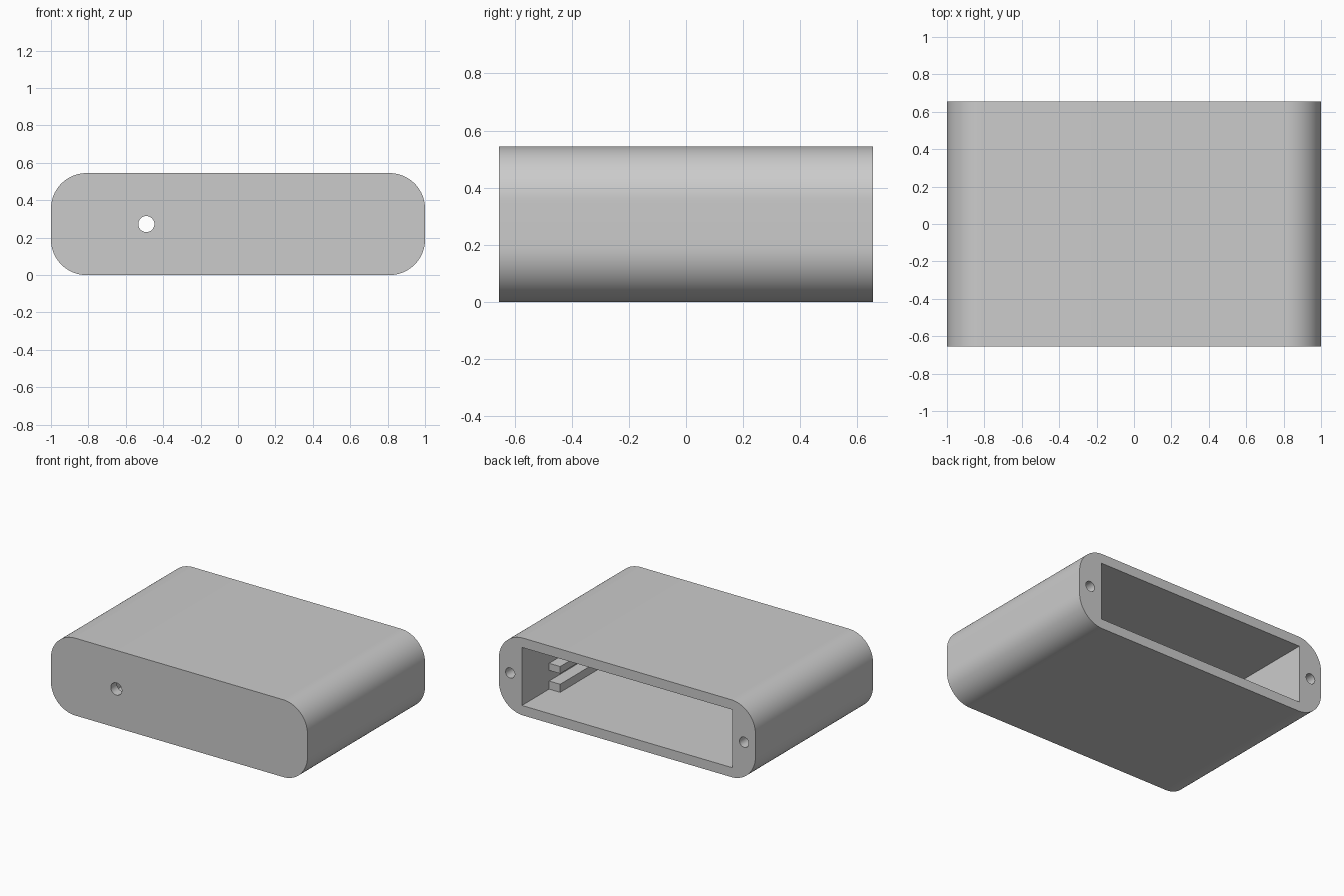
import bpy, bmesh, math
from mathutils import Matrix, Vector

if "Cube" in bpy.data.objects:
    bpy.data.objects.remove(bpy.data.objects["Cube"], do_unlink=True)

HALF_X, HALF_Y, HEIGHT, RADIUS = 1.0, 0.655, 0.545, 0.19
MID_Z = HEIGHT / 2
INNER_X, WALL = 0.82, 0.068

grey = bpy.data.materials.new("light grey plastic")
grey.use_nodes = True
grey.diffuse_color = (0.6, 0.6, 0.6, 1)
grey.node_tree.nodes["Principled BSDF"].inputs["Base Color"].default_value = (0.6, 0.6, 0.6, 1)


def finish(name, bm):
    bmesh.ops.recalc_face_normals(bm, faces=bm.faces)
    mesh = bpy.data.meshes.new(name)
    bm.to_mesh(mesh)
    bm.free()
    mesh.materials.append(grey)
    obj = bpy.data.objects.new(name, mesh)
    bpy.context.collection.objects.link(obj)
    return obj


def box(name, low, high):
    low, high = Vector(low), Vector(high)
    bm = bmesh.new()
    matrix = Matrix.Translation((low + high) / 2) @ Matrix.Diagonal((*(high - low), 1))
    bmesh.ops.create_cube(bm, size=1, matrix=matrix)
    return finish(name, bm)


def bore(name, x, y_low, y_high, radius):
    bm = bmesh.new()
    matrix = Matrix.Translation((x, (y_low + y_high) / 2, MID_Z)) @ Matrix.Rotation(math.pi / 2, 4, "X")
    bmesh.ops.create_cone(bm, cap_ends=True, segments=32, radius1=radius, radius2=radius,
                          depth=y_high - y_low, matrix=matrix)
    return finish(name, bm)


def activate(obj):
    bpy.ops.object.select_all(action="DESELECT")
    obj.select_set(True)
    bpy.context.view_layer.objects.active = obj


def cut(obj, cutter):
    cutter.hide_render = True
    activate(obj)
    mod = obj.modifiers.new("cut", "BOOLEAN")
    mod.operation, mod.solver, mod.object = "DIFFERENCE", "EXACT", cutter
    bpy.ops.object.modifier_apply(modifier=mod.name)
    bpy.data.objects.remove(cutter, do_unlink=True)


# Rounded sleeve, extruded front to back
bm = bmesh.new()
steps = 20
ring = []
corners = [(1, 1), (-1, 1), (-1, -1), (1, -1)]
for quarter, (sx, sz) in enumerate(corners):
    for i in range(steps + 1):
        a = math.pi / 2 * (quarter + i / steps)
        ring.append(bm.verts.new((sx * (HALF_X - RADIUS) + RADIUS * math.cos(a), -HALF_Y,
                                  MID_Z + sz * (MID_Z - RADIUS) + RADIUS * math.sin(a))))
front = bm.faces.new(ring)
extruded = bmesh.ops.extrude_face_region(bm, geom=[front], use_keep_orig=True)
back_verts = [v for v in extruded["geom"] if isinstance(v, bmesh.types.BMVert)]
bmesh.ops.translate(bm, verts=back_verts, vec=(0, 2 * HALF_Y, 0))
case = finish("case", bm)

# Cavity open at the back, cable hole in the front, screw holes in the rear rim
cut(case, box("cavity_cutter", (-INNER_X, -HALF_Y + WALL, WALL), (INNER_X, HALF_Y + 0.1, HEIGHT - WALL)))
cut(case, bore("cable_hole_cutter", -0.49, -HALF_Y - 0.1, -HALF_Y + 0.2, 0.043))
for side in (-1, 1):
    cut(case, bore("screw_hole_cutter", side * 0.912, HALF_Y - 0.3, HALF_Y + 0.1, 0.036))
activate(case)
bpy.ops.object.shade_smooth_by_angle(angle=math.radians(30))

# Board guide rails along both inner side walls
for side, label in ((1, "left"), (-1, "right")):
    for level, z_low, z_high in (("lower", WALL, 0.125), ("upper", 0.2, 0.25)):
        xs = sorted((side * INNER_X, side * (INNER_X - 0.086)))
        box(f"{label}_{level}_rail", (xs[0], -HALF_Y + WALL, z_low), (xs[1], 0.353, z_high))
